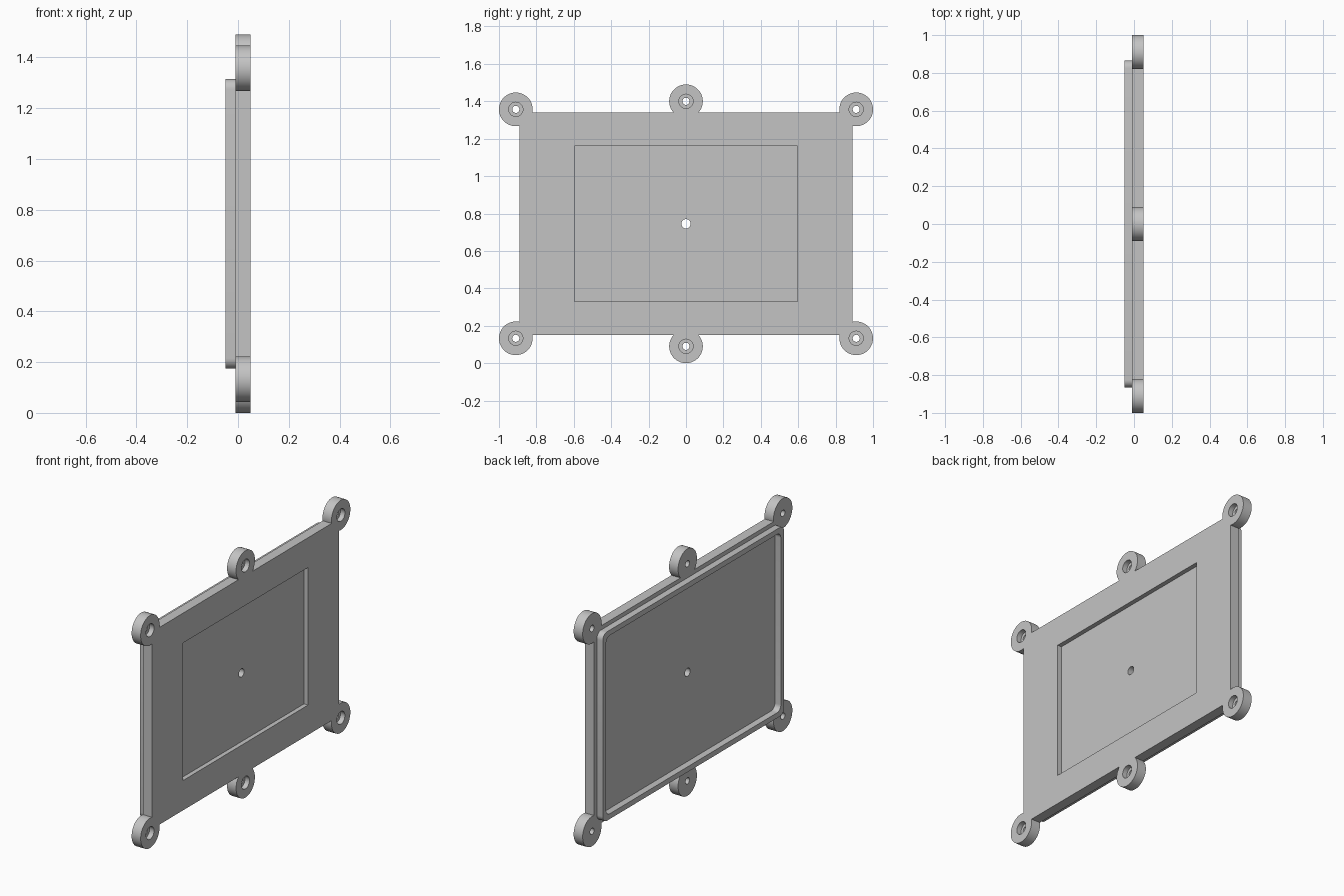
import bpy
import bmesh
from math import sin, cos, pi, radians

if "Cube" in bpy.data.objects:
    bpy.data.objects.remove(bpy.data.objects["Cube"], do_unlink=True)

grey = bpy.data.materials.new("plain grey")
colour = (0.55, 0.55, 0.55, 1)
grey.diffuse_color = colour
grey.use_nodes = True
grey.node_tree.nodes["Principled BSDF"].inputs["Base Color"].default_value = colour

MID = 0.745               # height of the plate centre
BACK, FACE = -0.01, 0.05  # plate thickness range along x


def circle(y, z, r, n=48):
    return [(y + r * cos(2 * pi * i / n), z + r * sin(2 * pi * i / n)) for i in range(n)]


def rectangle(hy, hz):
    return [(-hy, MID - hz), (hy, MID - hz), (hy, MID + hz), (-hy, MID + hz)]


def rounded(hy, hz, r, n=8):
    pts = []
    for q, (sy, sz) in enumerate([(1, 1), (-1, 1), (-1, -1), (1, -1)]):
        for i in range(n + 1):
            a = (q + i / n) * pi / 2
            pts.append((sy * (hy - r) + r * cos(a), MID + sz * (hz - r) + r * sin(a)))
    return pts


def prism(name, outline, x0, x1, inner=None):
    """Extrude a y-z outline along x, as a solid or as a ring around inner."""
    bm = bmesh.new()
    loops = [[bm.verts.new((x, y, z)) for y, z in pts]
             for pts in ([outline, inner] if inner else [outline]) for x in (x0, x1)]
    if inner:
        bands = [(0, 1), (1, 3), (3, 2), (2, 0)]
    else:
        bands = [(0, 1)]
        bm.faces.new(loops[0])
        bm.faces.new(loops[1])
    count = len(outline)
    for a, b in bands:
        for i in range(count):
            j = (i + 1) % count
            bm.faces.new((loops[a][i], loops[a][j], loops[b][j], loops[b][i]))
    bmesh.ops.recalc_face_normals(bm, faces=bm.faces)
    mesh = bpy.data.meshes.new(name)
    bm.to_mesh(mesh)
    bm.free()
    mesh.materials.append(grey)
    obj = bpy.data.objects.new(name, mesh)
    bpy.context.collection.objects.link(obj)
    return obj


def activate(obj):
    bpy.ops.object.select_all(action='DESELECT')
    obj.select_set(True)
    bpy.context.view_layer.objects.active = obj


def combine(target, other, operation):
    activate(target)
    mod = target.modifiers.new(operation.lower(), 'BOOLEAN')
    mod.operation = operation
    mod.solver = 'EXACT'
    mod.object = other
    bpy.ops.object.modifier_apply(modifier=mod.name)
    bpy.data.objects.remove(other, do_unlink=True)


# Main plate with six round screw lugs
plate = prism("cover_plate", rectangle(0.89, 0.595), BACK, FACE)
lugs = [(y, MID + s * h) for s in (-1, 1) for y, h in ((-0.91, 0.612), (0, 0.655), (0.91, 0.612))]
for y, z in lugs:
    combine(plate, prism("lug", circle(y, z, 0.09), BACK, FACE), 'UNION')

# Counterbored screw holes
for y, z in lugs:
    combine(plate, prism("bore", circle(y, z, 0.038, 32), 0.02, 0.1), 'DIFFERENCE')
    combine(plate, prism("hole", circle(y, z, 0.019, 32), -0.1, 0.1), 'DIFFERENCE')

# Shallow rectangular pocket and the centre hole
combine(plate, prism("pocket", rectangle(0.597, 0.415), 0.023, 0.1), 'DIFFERENCE')
combine(plate, prism("centre", circle(0, MID, 0.025, 32), -0.1, 0.1), 'DIFFERENCE')

# Raised rim on the inner side
rim = prism("locating_rim", rounded(0.865, 0.57, 0.04), -0.05, BACK,
            rounded(0.833, 0.538, 0.035))

for obj in (plate, rim):
    activate(obj)
    bpy.ops.object.shade_smooth_by_angle(angle=radians(30))
